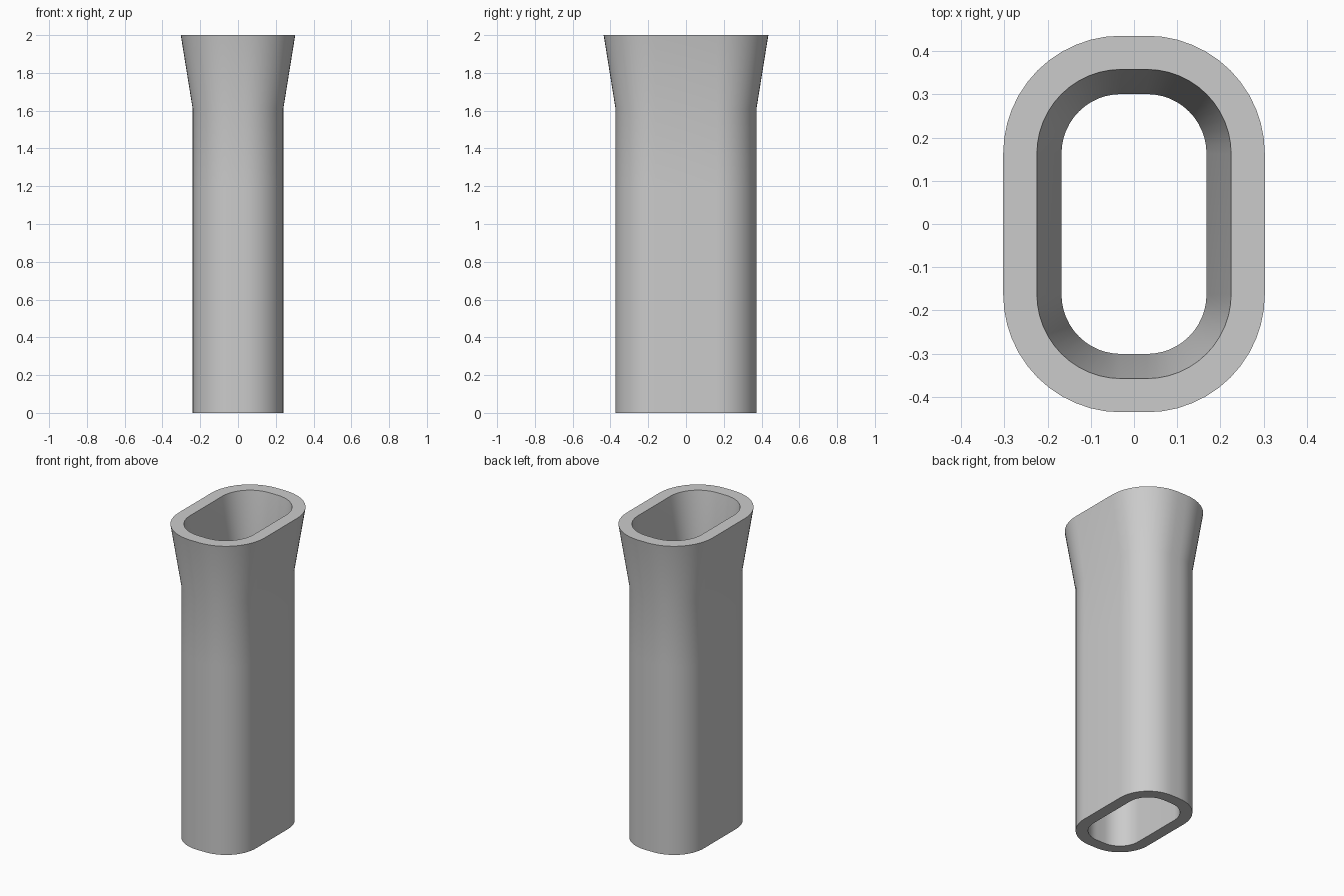
import bpy
import bmesh
from math import cos, sin, pi

if "Cube" in bpy.data.objects:
    bpy.data.objects.remove(bpy.data.objects["Cube"], do_unlink=True)

FLAT_X, FLAT_Y = 0.03, 0.163   # half lengths of the straight runs
STEPS = 12                     # segments per rounded corner


def rounded_ring(bm, radius, z):
    """Rounded rectangle of vertices at height z."""
    ring = []
    for corner, (sx, sy) in enumerate([(1, 1), (-1, 1), (-1, -1), (1, -1)]):
        for i in range(STEPS + 1):
            a = (corner + i / STEPS) * pi / 2
            ring.append(bm.verts.new((sx * FLAT_X + radius * cos(a),
                                      sy * FLAT_Y + radius * sin(a), z)))
    return ring


# Wall section as (corner radius, height): up the outside, down the inside
section = [(0.21, 0), (0.21, 1.2), (0.21, 1.61), (0.273, 2),
           (0.195, 2), (0.138, 1.61), (0.138, 1.2), (0.138, 0)]

bm = bmesh.new()
rings = [rounded_ring(bm, r, z) for r, z in section]
for low, high in zip(rings, rings[1:] + rings[:1]):
    for i in range(len(low)):
        j = (i + 1) % len(low)
        bm.faces.new((low[i], low[j], high[j], high[i]))
bmesh.ops.recalc_face_normals(bm, faces=bm.faces)

mesh = bpy.data.meshes.new("flared_tube")
bm.to_mesh(mesh)
bm.free()
tube = bpy.data.objects.new("flared_tube", mesh)
bpy.context.collection.objects.link(tube)

# Plain grey
grey = bpy.data.materials.new("light_grey")
grey.use_nodes = True
colour = (0.6, 0.6, 0.6, 1)
grey.diffuse_color = colour
grey.node_tree.nodes["Principled BSDF"].inputs["Base Color"].default_value = colour
mesh.materials.append(grey)

# Smooth walls with sharp rims
bpy.ops.object.select_all(action="DESELECT")
tube.select_set(True)
bpy.context.view_layer.objects.active = tube
bpy.ops.object.shade_smooth_by_angle(angle=pi / 6)
